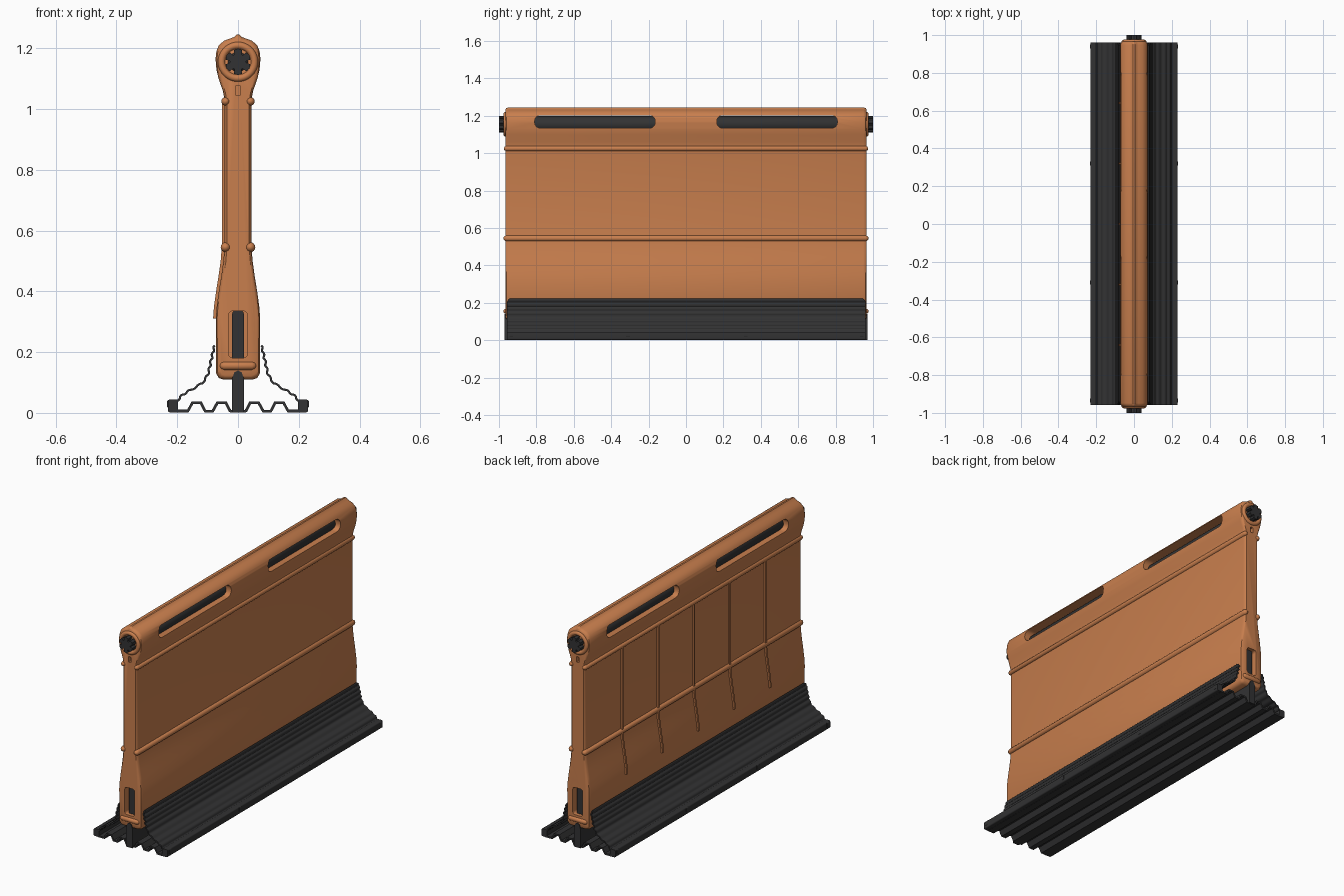
import bpy, bmesh, math
from mathutils import Vector

if "Cube" in bpy.data.objects:
    bpy.data.objects.remove(bpy.data.objects["Cube"])


def material(name, rgb):
    m = bpy.data.materials.new(name)
    m.diffuse_color = (*rgb, 1)
    m.use_nodes = True
    m.node_tree.nodes["Principled BSDF"].inputs["Base Color"].default_value = m.diffuse_color
    return m


ORANGE = material("orange plastic", (0.58, 0.21, 0.075))
BLACK = material("black rubber", (0.032, 0.032, 0.033))


def activate(ob):
    bpy.ops.object.select_all(action='DESELECT')
    ob.select_set(True)
    bpy.context.view_layer.objects.active = ob


def smooth(ob, angle=35):
    activate(ob)
    bpy.ops.object.shade_smooth_by_angle(angle=math.radians(angle))


def finish(name, bm, mat, angle=35):
    bmesh.ops.recalc_face_normals(bm, faces=bm.faces)
    me = bpy.data.meshes.new(name)
    bm.to_mesh(me)
    bm.free()
    ob = bpy.data.objects.new(name, me)
    bpy.context.collection.objects.link(ob)
    me.materials.append(mat)
    smooth(ob, angle)
    return ob


def loft(name, sections, mat, angle=35):
    """Skin equal-length closed loops and cap both ends."""
    bm = bmesh.new()
    rings = [[bm.verts.new(p) for p in s] for s in sections]
    n = len(rings[0])
    for a, b in zip(rings, rings[1:]):
        for i in range(n):
            j = (i + 1) % n
            bm.faces.new((a[i], a[j], b[j], b[i]))
    bm.faces.new(rings[0])
    bm.faces.new(rings[-1])
    return finish(name, bm, mat, angle)


def prism(name, prof, lo, hi, mat, axis='Y', trim=lambda z: 0, angle=35):
    if axis == 'Y':   # profile is (x, z)
        secs = [[(x, lo + trim(z), z) for x, z in prof], [(x, hi - trim(z), z) for x, z in prof]]
    else:             # profile is (y, z)
        secs = [[(lo, y, z) for y, z in prof], [(hi, y, z) for y, z in prof]]
    return loft(name, secs, mat, angle)


def round_rect(cx, cz, hx, hz, r, seg=6):
    pts = []
    for k, (sx, sz) in enumerate([(1, 1), (-1, 1), (-1, -1), (1, -1)]):
        for i in range(seg + 1):
            a = math.pi / 2 * (k + i / seg)
            pts.append((cx + sx * (hx - r) + r * math.cos(a), cz + sz * (hz - r) + r * math.sin(a)))
    return pts


def ribbon(path, t):
    """Thicken an open 2D path into a closed outline."""
    a, b = [], []
    for i, p in enumerate(path):
        d = Vector(path[min(i + 1, len(path) - 1)]) - Vector(path[max(i - 1, 0)])
        n = Vector((-d.y, d.x)).normalized() * t / 2
        a.append((p[0] + n.x, p[1] + n.y))
        b.append((p[0] - n.x, p[1] - n.y))
    return a + b[::-1]


def rod(name, centre, half, r, axis, mat):
    """Round bar with domed ends, along X or Y."""
    prof = [(-half, 0.2), (-half + r * .3, .7), (-half + r, 1), (half - r, 1), (half - r * .3, .7), (half, 0.2)]
    secs = []
    for t, k in prof:
        ring = []
        for i in range(16):
            u, v = r * k * math.cos(i * math.pi / 8), r * k * math.sin(i * math.pi / 8)
            off = (u, t, v) if axis == 'Y' else (t, u, v)
            ring.append([c + o for c, o in zip(centre, off)])
        secs.append(ring)
    return loft(name, secs, mat, 60)


# Main barrier body: half profile (z, half width), mirrored and lofted with eased ends
HALF = [(.11, .05), (.115, .063), (.13, .072), (.31, .073), (.35, .070), (.40, .063), (.45, .055),
        (.50, .048), (.55, .044), (1.03, .044), (1.06, .050), (1.10, .064), (1.13, .071), (1.165, .074),
        (1.19, .071), (1.21, .063), (1.225, .045), (1.232, .025), (1.237, .012), (1.245, .005)]
outline = [(w, z) for z, w in HALF] + [(-w, z) for z, w in reversed(HALF)]


def body_ring(y, kx, kz):
    return [(x * kx, y, .68 + (z - .68) * kz) for x, z in outline]


body = loft("barrier_body", [body_ring(-.966, .82, .98), body_ring(-.961, .94, .992), body_ring(-.948, 1, 1),
                             body_ring(.948, 1, 1), body_ring(.961, .94, .992), body_ring(.966, .82, .98)],
            ORANGE, 40)

# Handle windows, end slots and small end notches
cutters = []
for s in (-1, 1):
    cutters.append(prism("window_cutter", round_rect(s * .487, 1.168, .322, .034, .03), -.2, .2, ORANGE, 'X'))
    y = sorted((s * .86, s * 1.1))
    cutters.append(prism("slot_cutter", round_rect(0, .258, .031, .077, .014), *y, ORANGE))
    y = sorted((s * .94, s * 1.1))
    cutters.append(prism("notch_cutter", round_rect(0, 1.06, .008, .016, .003), *y, ORANGE))
for c in cutters:
    c.hide_render = True
    m = body.modifiers.new("cut", 'BOOLEAN')
    m.operation, m.object, m.solver = 'DIFFERENCE', c, 'EXACT'
    activate(body)
    bpy.ops.object.modifier_apply(modifier=m.name)
    bpy.data.objects.remove(c)
smooth(body, 40)

# Horizontal beads along both faces
for s in (-1, 1):
    rod("lower_bead", (s * .041, 0, .545), .976, .016, 'Y', ORANGE)
    rod("upper_bead", (s * .041, 0, 1.025), .974, .014, 'Y', ORANGE)

# Vertical seams on the left face, following the body profile
seam = [(-w - .002, z) for z, w in HALF if .31 <= z <= 1.03]
for i in range(-2, 3):
    prism("vertical_seam", ribbon(seam, .014), i * .32 - .006, i * .32 + .006, ORANGE)

# Top tube, end collars and lobed end plugs
TZ = 1.155
rod("top_tube", (0, 0, TZ), .985, .043, 'Y', BLACK)
star = []
for i in range(6):
    for da, r in ((-.34, .041), (0, .044), (.34, .041), (.42, .027), (.62, .027)):
        a = i * math.pi / 3 + da + math.pi / 6
        star.append((r * math.cos(a), TZ + r * math.sin(a)))
for s in (-1, 1):
    bpy.ops.mesh.primitive_torus_add(location=(0, s * .964, TZ), rotation=(math.pi / 2, 0, 0), major_radius=.054,
                                     minor_radius=.012, major_segments=40, minor_segments=12)
    collar = bpy.context.object
    collar.name = "end_collar"
    collar.data.materials.append(ORANGE)
    smooth(collar, 60)
    prism("end_plug", star, *sorted((s * .95, s * 1.0)), BLACK)
    # Grab bar and centre post at each foot
    rod("foot_bar", (0, s * .962, .155), .06, .014, 'X', ORANGE)
    prism("foot_post", [(-.019, .002), (.019, .002), (.019, .115), (.012, .133), (0, .14), (-.012, .133),
                        (-.019, .115)], *sorted((s * .85, s * .97)), BLACK)

# Central web inside the body
prism("centre_web", round_rect(0, .171, .019, .166, .01), -.945, .945, BLACK)

# Corrugated base sheet
half = [(.012, .006), (.026, .006), (.040, .033), (.068, .033), (.083, .006), (.108, .006),
        (.122, .033), (.150, .033), (.165, .006), (.205, .006)]
sheet = [(-x, z) for x, z in reversed(half)] + half
prism("corrugated_base", ribbon(sheet, .010), -.957, .96, BLACK)

# Fluted side skirts, edge rails and clips
guide = [(.077, .222), (.088, .175), (.099, .125), (.118, .097), (.155, .076), (.182, .060), (.200, .040)]
flutes = []
for (x0, z0), (x1, z1) in zip(guide, guide[1:]):
    d = Vector((x1 - x0, z1 - z0))
    n = Vector((-d.y, d.x)).normalized()
    steps = 16 if d.length > .045 else 8
    for i in range(steps):
        p = Vector((x0, z0)) + d * i / steps + n * .0026 * math.sin(i * math.pi / 4)
        flutes.append((p.x, p.y))
flutes.append(guide[-1])


def corner(z):
    k = max(0, (z - .2) / .024)
    return .022 * (1 - math.sqrt(max(0, 1 - min(k, 1) ** 2)))


for s in (-1, 1):
    prism("side_skirt", ribbon([(s * x, z) for x, z in flutes], .007), -.957, .96, BLACK, trim=corner, angle=50)
    prism("edge_rail", round_rect(s * .214, .023, .017, .021, .007), -.957, .96, BLACK)
    for y in (-.935, -.31, .32, .94):
        prism("rail_clip", round_rect(s * .222, .029, .011, .013, .005), y - .01, y + .01, BLACK)
